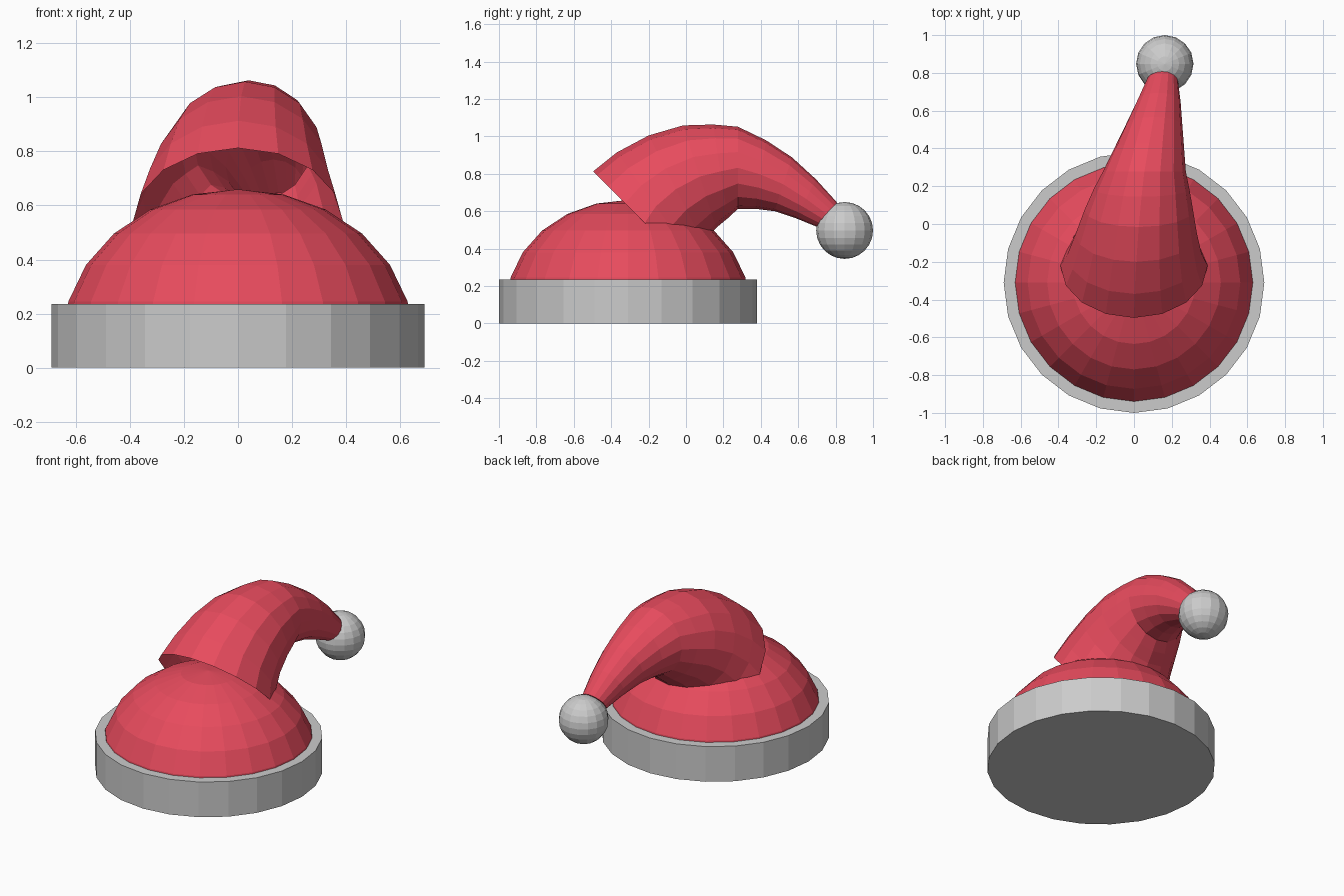
import bpy, bmesh
from math import sin, cos, pi, radians
from mathutils import Vector, Matrix

if "Cube" in bpy.data.objects:
    bpy.data.objects.remove(bpy.data.objects["Cube"])

red = bpy.data.materials.new("red_felt")
red.diffuse_color = (0.8, 0.07, 0.11, 1)
red.use_nodes = True
red.node_tree.nodes["Principled BSDF"].inputs["Base Color"].default_value = red.diffuse_color


def finish(name, bm, mat=None):
    bmesh.ops.recalc_face_normals(bm, faces=bm.faces)
    mesh = bpy.data.meshes.new(name)
    bm.to_mesh(mesh)
    bm.free()
    if mat:
        mesh.materials.append(mat)
    obj = bpy.data.objects.new(name, mesh)
    bpy.context.collection.objects.link(obj)
    return obj


CY = -0.31  # centre of the hat's round base

# Brim band: closed 24-sided drum
bm = bmesh.new()
bmesh.ops.create_cone(bm, cap_ends=True, segments=24, radius1=0.69, radius2=0.69,
                      depth=0.235, matrix=Matrix.Translation((0, CY, 0.1175)))
finish("brim_band", bm)

# Crown: upper half of a slightly flattened sphere, seated in the band
bm = bmesh.new()
bmesh.ops.create_uvsphere(bm, u_segments=24, v_segments=12, radius=1)
low = [v for v in bm.verts if v.co.z < -0.01]
bmesh.ops.delete(bm, geom=low, context='VERTS')
bmesh.ops.transform(bm, verts=bm.verts,
                    matrix=Matrix.Translation((0, CY, 0.10)) @ Matrix.Diagonal((0.65, 0.65, 0.56, 1)))
finish("crown", bm, red)

# Drooping tail: tapered 16-sided tube, open at the front, bending over to the back
path = [(0, -0.221, 0.537), (0.003, -0.161, 0.626), (0.012, -0.054, 0.718),
        (0.025, 0.073, 0.785), (0.04, 0.184, 0.813), (0.055, 0.278, 0.832),
        (0.08, 0.399, 0.796), (0.105, 0.52, 0.744), (0.13, 0.642, 0.666),
        (0.15, 0.758, 0.58)]
SIDES = 16
bm = bmesh.new()
rings = []
for i, p in enumerate(path):
    t = i / (len(path) - 1)
    heading = radians(45 - 81 * t)
    r = 0.39 + (0.083 - 0.39) * t
    up = Vector((0, -sin(heading), cos(heading)))
    side = Vector((1, 0, 0))
    rings.append([bm.verts.new(Vector(p) + r * (up * cos(a) + side * sin(a)))
                  for a in (2 * pi * k / SIDES for k in range(SIDES))])
for a, b in zip(rings, rings[1:]):
    for k in range(SIDES):
        n = (k + 1) % SIDES
        bm.faces.new((a[k], a[n], b[n], b[k]))
bm.faces.new(rings[-1])
finish("drooping_tail", bm, red)

# Pompom on the tip
bm = bmesh.new()
bmesh.ops.create_uvsphere(bm, u_segments=16, v_segments=12, radius=0.152,
                          matrix=Matrix.Translation((0.163, 0.848, 0.497)))
finish("pompom", bm)
